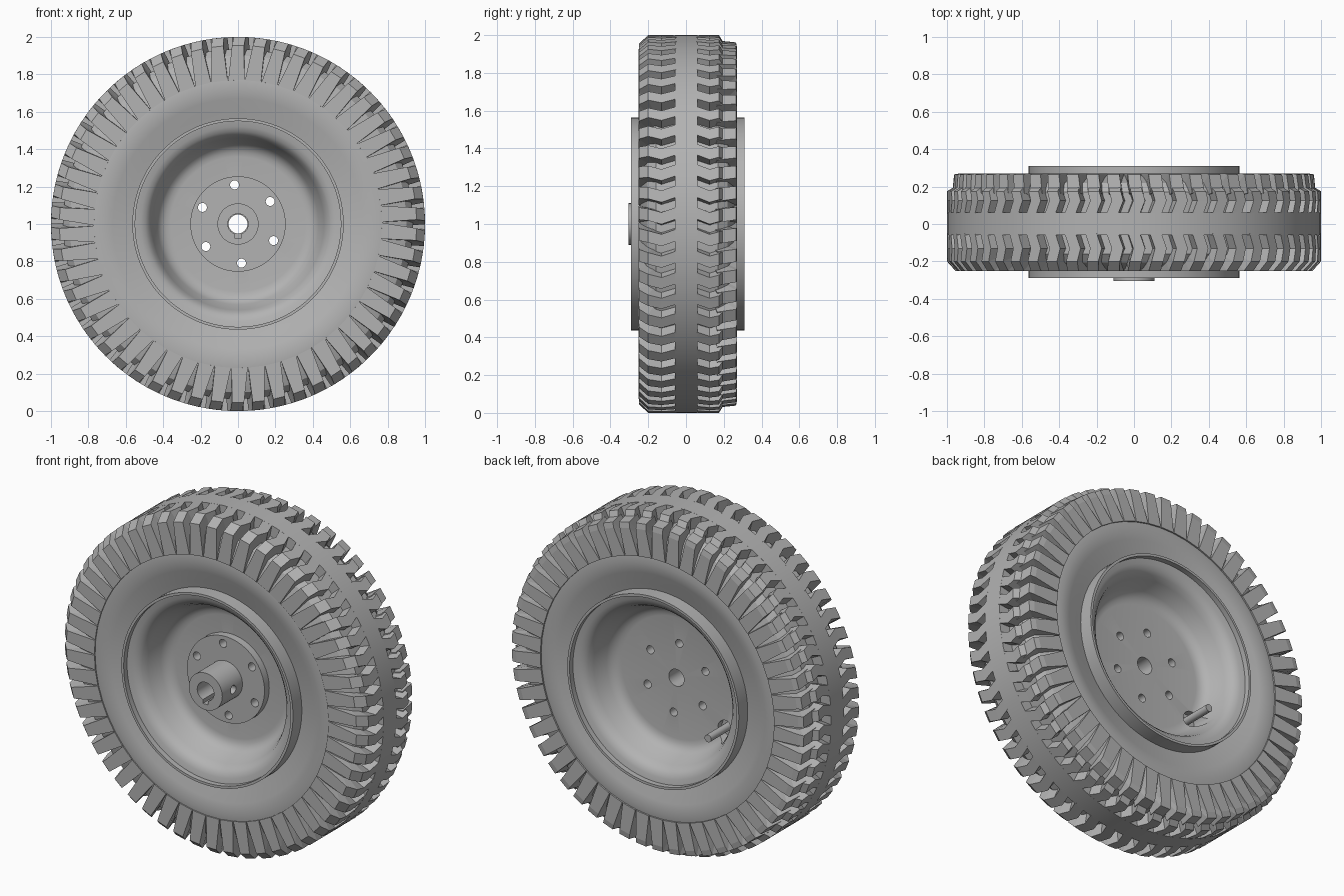
import bpy, bmesh, math
from mathutils import Matrix

cube = bpy.data.objects.get("Cube")
if cube:
    bpy.data.objects.remove(cube, do_unlink=True)

grey = bpy.data.materials.new("plain_grey")
grey.use_nodes = True
GREY = (0.45, 0.45, 0.45, 1)
grey.diffuse_color = GREY
grey.node_tree.nodes["Principled BSDF"].inputs["Base Color"].default_value = GREY

LUGS = 54
PITCH = math.tau / LUGS


def polar(r, angle, y):
    """Point around the axle; angle runs clockwise from the top."""
    return (r * math.sin(angle), y, 1 + r * math.cos(angle))


def finish(bm, name):
    bmesh.ops.recalc_face_normals(bm, faces=bm.faces)
    mesh = bpy.data.meshes.new(name)
    bm.to_mesh(mesh)
    bm.free()
    mesh.materials.append(grey)
    obj = bpy.data.objects.new(name, mesh)
    bpy.context.collection.objects.link(obj)
    return obj


def smooth(obj, degrees=30):
    obj.data.shade_smooth()
    obj.data.set_sharp_from_angle(angle=math.radians(degrees))


def lathe(name, profile, segments):
    """Spin a closed (radius, y) outline around the axle."""
    bm = bmesh.new()
    rings = [[bm.verts.new(polar(r, math.tau * s / segments, y)) for r, y in profile]
             for s in range(segments)]
    for s in range(segments):
        a, b = rings[s], rings[(s + 1) % segments]
        for i in range(len(profile)):
            j = (i + 1) % len(profile)
            bm.faces.new((a[i], a[j], b[j], b[i]))
    return finish(bm, name)


def lug_row(name, stations):
    """Ring of tread blocks; each station: outer y, outer r, inner y, inner r, shift, half width."""
    bm = bmesh.new()
    for n in range(LUGS):
        previous = None
        for yo, ro, yi, ri, shift, half in stations:
            mid = (n + shift) * PITCH
            w, base = half * PITCH, min(half + 0.06, 0.5) * PITCH
            ring = [bm.verts.new(polar(*p)) for p in
                    ((ri, mid - base, yi), (ro, mid - w, yo), (ro, mid + w, yo), (ri, mid + base, yi))]
            if previous:
                for i in range(4):
                    j = (i + 1) % 4
                    bm.faces.new((previous[i], previous[j], ring[j], ring[i]))
            else:
                bm.faces.new(ring)
            previous = ring
        bm.faces.new(previous)
    return finish(bm, name)


def cylinder(name, radius, start, end, sides=24):
    bm = bmesh.new()
    axis = end - start
    place = Matrix.Translation((start + end) / 2) @ axis.to_track_quat("Z", "Y").to_matrix().to_4x4()
    bmesh.ops.create_cone(bm, cap_ends=True, segments=sides, radius1=radius, radius2=radius,
                          depth=axis.length, matrix=place)
    return finish(bm, name)


def cut(target, cutter):
    cutter.hide_render = True
    mod = target.modifiers.new("cut", "BOOLEAN")
    mod.operation, mod.solver, mod.object = "DIFFERENCE", "EXACT", cutter
    bpy.context.view_layer.objects.active = target
    bpy.ops.object.modifier_apply(modifier=mod.name)


def along_y(r, angle, y1, y2):
    from mathutils import Vector
    return Vector(polar(r, angle, y1)), Vector(polar(r, angle, y2))


# tyre body: solid centre band, groove floors, recessed shoulders and dished sidewalls
tyre = lathe("tyre_body", [
    (0.54, -0.2), (0.6, -0.215), (0.67, -0.235), (0.735, -0.25), (0.82, -0.235), (0.9, -0.205),
    (0.935, -0.16), (0.935, -0.058), (1, -0.058), (1, 0.062), (0.935, 0.062), (0.935, 0.17),
    (0.9, 0.22), (0.82, 0.25), (0.735, 0.27), (0.67, 0.255), (0.6, 0.235), (0.54, 0.22)], 108)
smooth(tyre)

# tread blocks with a chevron bend, wrapping over the shoulder on to the sidewall
lug_row("front_tread_blocks", [
    (-0.05, 1, -0.05, 0.92, 0, 0.27),
    (-0.13, 1, -0.13, 0.92, 0.24, 0.27),
    (-0.2, 1, -0.17, 0.91, 0.08, 0.27),
    (-0.25, 0.955, -0.19, 0.88, 0, 0.29),
    (-0.251, 0.77, -0.23, 0.77, -0.1, 0.48)])
lug_row("back_tread_blocks", [
    (0.055, 1, 0.055, 0.92, 0, 0.27),
    (0.125, 1, 0.125, 0.92, 0.24, 0.27),
    (0.175, 1, 0.16, 0.91, 0.12, 0.27),
    (0.195, 0.967, 0.18, 0.9, 0.08, 0.27)])
lug_row("back_shoulder_blocks", [
    (0.165, 0.972, 0.15, 0.9, 0.12, 0.32),
    (0.265, 0.962, 0.2, 0.88, 0, 0.3),
    (0.271, 0.93, 0.21, 0.86, 0, 0.31),
    (0.271, 0.77, 0.25, 0.77, -0.1, 0.48)])

# rim: two mirrored dishes back to back around a flat centre disc
dish = [(0.05, 0.08), (0.36, 0.08), (0.385, 0.084), (0.41, 0.097), (0.43, 0.122), (0.46, 0.2),
        (0.475, 0.232), (0.495, 0.252), (0.52, 0.262), (0.55, 0.268), (0.55, 0.3), (0.565, 0.3),
        (0.565, 0.19)]
rim = lathe("rim", [(r, 0.01 - d) for r, d in dish] + [(r, 0.01 + d) for r, d in reversed(dish)], 96)

# hub with bolt flange and bore
hub = lathe("hub", [(0.055, -0.065), (0.055, -0.305), (0.11, -0.305), (0.11, -0.115),
                    (0.255, -0.115), (0.255, -0.065)], 64)

# bolt holes through flange and rim
cutters = []
for k in range(6):
    bolt = cylinder("bolt_cutter", 0.024, *along_y(0.21, math.radians(-5 + 60 * k), -0.2, 0.2))
    cut(hub, bolt)
    cut(rim, bolt)
    cutters.append(bolt)

# keyway below the bore and set screw hole in the side of the hub
bm = bmesh.new()
bmesh.ops.create_cube(bm, size=1, matrix=Matrix.Translation((0, -0.2, 0.945))
                      @ Matrix.Diagonal((0.035, 0.4, 0.04, 1)))
keyway = finish(bm, "keyway_cutter")
centre, _ = along_y(0, 0, -0.2, 0)
side, _ = along_y(0.2, math.pi / 2, -0.2, 0)
screw = cylinder("set_screw_cutter", 0.025, centre, side)
cut(hub, keyway)
cut(hub, screw)

# valve stem standing in a pocket at the edge of the back dish
VALVE = math.radians(236)
pocket = cylinder("valve_pocket_cutter", 0.055, *along_y(0.395, VALVE, 0.05, 0.19))
cut(rim, pocket)
stem = cylinder("valve_stem", 0.022, *along_y(0.385, VALVE, 0.04, 0.25))
smooth(stem)

for helper in cutters + [keyway, screw, pocket]:
    bpy.data.objects.remove(helper, do_unlink=True)
smooth(rim)
smooth(hub)
